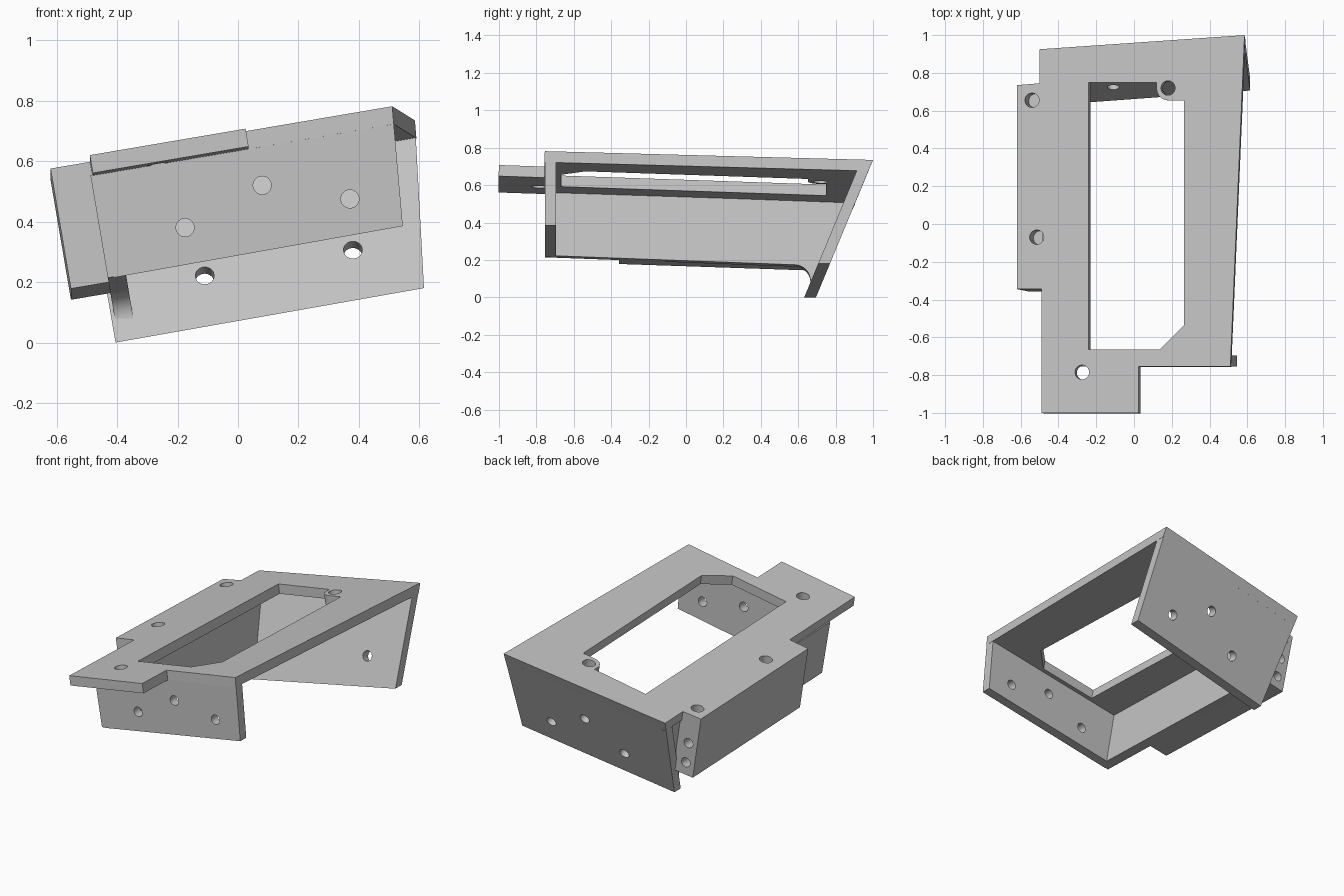
import bpy, bmesh, math
from mathutils import Vector

cube = bpy.data.objects.get("Cube")
if cube:
    bpy.data.objects.remove(cube)

mat = bpy.data.materials.new("light grey")
mat.use_nodes = True
GREY = (0.55, 0.55, 0.55, 1)
mat.diffuse_color = GREY
mat.node_tree.nodes["Principled BSDF"].inputs["Base Color"].default_value = GREY

# The tilted top plane, its normal, and the lean of the back wall
SX, SY, LEAN, THICK = 0.17, -0.034, 0.415, 0.06
NORMAL = Vector((-SX, -SY, 1)).normalized()
ALONG_Y = Vector((0, 1, 0))
BACK_AXIS = Vector((0, 1, -LEAN)).normalized()


def at_depth(x, y, d):
    """Point at depth d under the top plane, following its normal."""
    return Vector((x, y, 0.669 + SX * x + SY * y)) - NORMAL * d


def add_object(name, bm):
    bmesh.ops.recalc_face_normals(bm, faces=bm.faces)
    mesh = bpy.data.meshes.new(name)
    bm.to_mesh(mesh)
    bm.free()
    mesh.materials.append(mat)
    ob = bpy.data.objects.new(name, mesh)
    bpy.context.collection.objects.link(ob)
    return ob


def prism(name, loop_a, loop_b):
    bm = bmesh.new()
    a = [bm.verts.new(p) for p in loop_a]
    b = [bm.verts.new(p) for p in loop_b]
    bm.faces.new(a)
    bm.faces.new(b[::-1])
    for i in range(len(a)):
        j = (i + 1) % len(a)
        bm.faces.new((a[i], b[i], b[j], a[j]))
    return add_object(name, bm)


def slab(name, outline, top, bottom):
    return prism(name, [at_depth(x, y, top) for x, y in outline],
                 [at_depth(x, y, bottom) for x, y in outline])


def cut(part, cutter):
    cutter.hide_render = True
    mod = part.modifiers.new("cut", 'BOOLEAN')
    mod.operation = 'DIFFERENCE'
    mod.solver = 'EXACT'
    mod.object = cutter
    bpy.context.view_layer.update()
    graph = bpy.context.evaluated_depsgraph_get()
    mesh = bpy.data.meshes.new_from_object(part.evaluated_get(graph))
    part.modifiers.clear()
    part.data = mesh
    bpy.data.objects.remove(cutter)


def drill(part, centre, axis, radius, length):
    bm = bmesh.new()
    bmesh.ops.create_cone(bm, cap_ends=True, segments=32, radius1=radius,
                          radius2=radius, depth=length)
    turn = Vector((0, 0, 1)).rotation_difference(axis).to_matrix()
    bmesh.ops.transform(bm, matrix=turn.to_4x4(), verts=bm.verts)
    bmesh.ops.translate(bm, vec=Vector(centre), verts=bm.verts)
    cut(part, add_object("drill", bm))


def arc(cx, cy, r, start, end, n=12):
    angles = [math.radians(start + (end - start) * i / n) for i in range(n + 1)]
    return [(cx + r * math.cos(t), cy + r * math.sin(t)) for t in angles]


# Top plate with front tab and side ledge; its back edge follows the lean
outline = [(-.49, -1), (.025, -1), (.025, -.755), (.51, -.755), (.585, 1),
           (-.5, .925), (-.5, .745), (-.62, .735), (-.62, -.345), (-.49, -.345)]
lower = []
for x, y in outline:
    p = at_depth(x, y, THICK)
    if y > .9:
        p.y = y - LEAN * THICK
    if x > .5:
        p.x = x + .005
    lower.append(p)
top_plate = prism("top_plate", [at_depth(x, y, 0) for x, y in outline], lower)

# Opening with one chamfered corner and a rounded screw lug
opening = [(-.24, -.665), (.135, -.665), (.265, -.535), (.265, .655)]
opening += arc(.18, .715, .06, 270, 180)
opening += [(.12, .75), (-.24, .75)]
cut(top_plate, slab("opening", opening, -.05, .15))

LEDGE_HOLES = [(-.54, .655), (-.515, -.07)]
for x, y in LEDGE_HOLES + [(.18, .72), (-.275, -.785)]:
    drill(top_plate, at_depth(x, y, 0), NORMAL, .038, .2)

# Front wall
face = [(-.41, .215), (.545, .385), (.515, .724), (-.48, .555)]
front_wall = prism("front_wall", [(x, -.755, z) for x, z in face],
                   [(x, -.695, z) for x, z in face])
for x, z in [(-.175, .38), (.08, .52), (.37, .475)]:
    drill(front_wall, (x, -.725, z), ALONG_Y, .03, .2)

# Leaning back wall
face = [(-.405, .0), (.615, .18), (.588, .677), (-.49, .495)]
back_wall = prism("back_wall", [(x, .695 + LEAN * z, z) for x, z in face],
                  [(x, .632 + LEAN * z, z) for x, z in face])
for x, z in [(-.11, .21), (.38, .295), (.115, .40)]:
    drill(back_wall, (x, .664 + LEAN * z, z), BACK_AXIS, .031, .2)

# Left wall, curving down into the back wall
side = [(-.755, .56), (-.755, .22)]
side += arc(.58, .085, .085, 90, -22, 16)
side += [(.68, .08), (.695 + LEAN * .5, .5)]


def side_loop(x0):
    return [(x0 + SX * (.6 - z), y, z + SX * (x0 + .46)) for y, z in side]


left_wall = prism("left_wall", side_loop(-.495), side_loop(-.435))

# Solid mounting block under the ledge, with blind screw holes
block = [(-.62, -.345), (-.46, -.345), (-.46, .745), (-.62, .735)]
mounting_block = slab("mounting_block", block, THICK, .403)
for x, y in LEDGE_HOLES:
    drill(mounting_block, at_depth(x, y, 0), NORMAL, .038, .24)
for x, z in [(-.53, .36), (-.508, .23)]:
    drill(mounting_block, (x, .73, z), ALONG_Y, .03, .2)

# Smooth curves, crisp corners
bpy.ops.object.select_all(action='DESELECT')
parts = [top_plate, front_wall, back_wall, left_wall, mounting_block]
for ob in parts:
    ob.select_set(True)
bpy.context.view_layer.objects.active = top_plate
bpy.ops.object.shade_smooth_by_angle(angle=math.radians(30))
